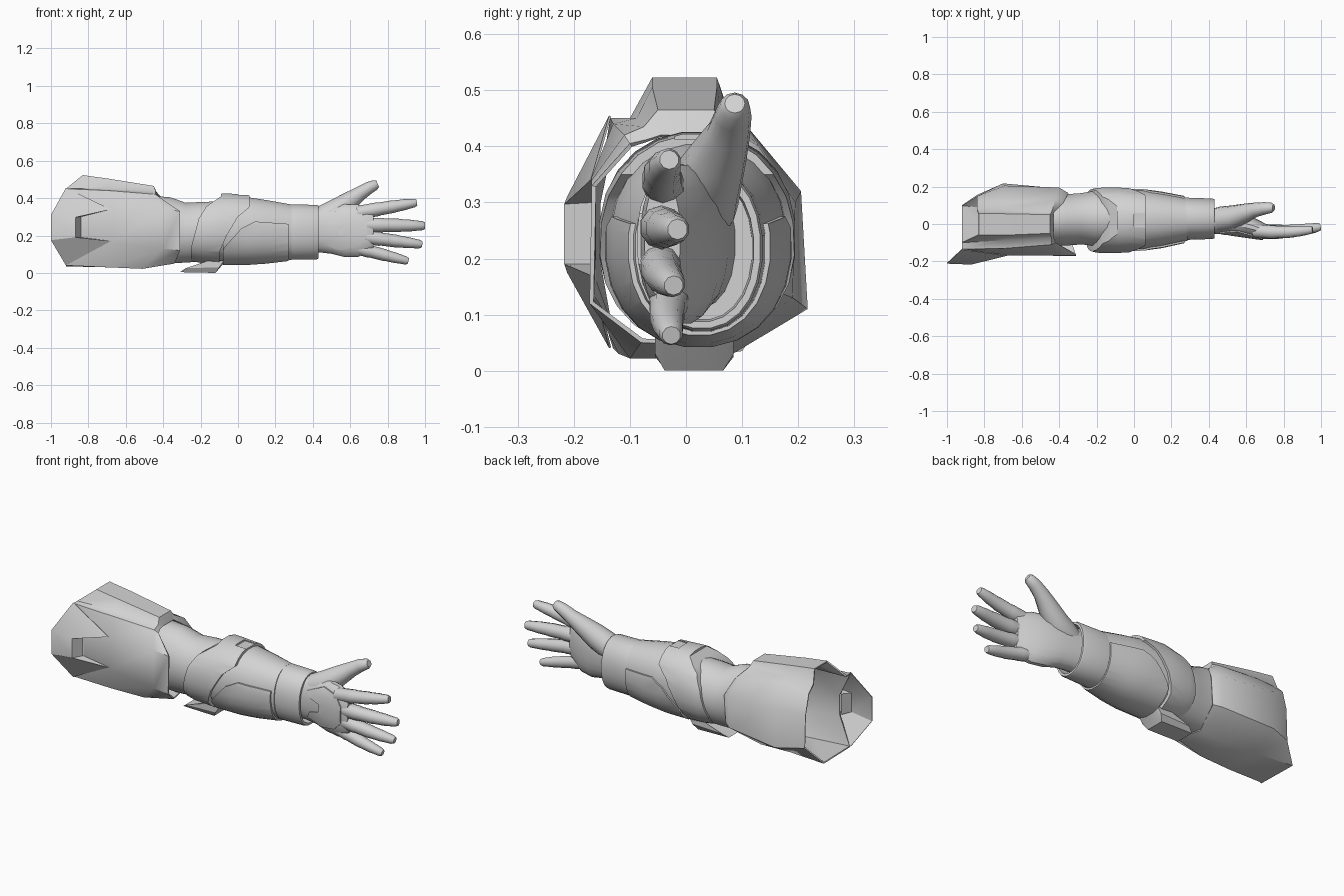
import bpy, bmesh, math
from mathutils import Vector

grey = bpy.data.materials.new("light grey")
grey.diffuse_color = (0.65, 0.65, 0.65, 1)


def make(name, verts, faces, angle=30, thick=0):
    me = bpy.data.meshes.new(name)
    me.from_pydata(verts, [], faces)
    bm = bmesh.new()
    bm.from_mesh(me)
    bmesh.ops.recalc_face_normals(bm, faces=bm.faces)
    bm.to_mesh(me)
    bm.free()
    me.materials.append(grey)
    ob = bpy.data.objects.new(name, me)
    bpy.context.collection.objects.link(ob)
    if thick:
        m = ob.modifiers.new("shell", "SOLIDIFY")
        m.thickness, m.offset = thick, -1
        apply(ob, m)
    smooth(ob, angle)
    return ob


def activate(ob):
    bpy.ops.object.select_all(action="DESELECT")
    ob.select_set(True)
    bpy.context.view_layer.objects.active = ob


def apply(ob, mod):
    activate(ob)
    bpy.ops.object.modifier_apply(modifier=mod.name)


def smooth(ob, angle):
    activate(ob)
    bpy.ops.object.shade_smooth_by_angle(angle=math.radians(angle))


def loft(name, rings, caps=True, **kw):
    n = len(rings[0])
    faces = [(r * n + i, r * n + (i + 1) % n, (r + 1) * n + (i + 1) % n, (r + 1) * n + i)
             for r in range(len(rings) - 1) for i in range(n)]
    if caps:
        faces += [tuple(range(n)), tuple(range((len(rings) - 1) * n, len(rings) * n))]
    return make(name, [p for r in rings for p in r], faces, **kw)


def ovals(name, specs, n=20, grow=0.0, power=0.92, **kw):
    """Loft of rounded sections: x, centre y, centre z, radius y, radius z."""
    def sp(v):
        return math.copysign(abs(v) ** power, v)
    rings = []
    for x, cy, cz, ry, rz in specs:
        rings.append([(x, cy + (ry + grow) * sp(math.cos(t)), cz + (rz + grow) * sp(math.sin(t)))
                      for t in (math.tau * (i + .5) / n for i in range(n))])
    return loft(name, rings, **kw)


def tube(name, pts, radii, n=10, flat=1.0):
    rings = []
    P = [Vector(p) for p in pts]
    for i, p in enumerate(P):
        d = (P[min(i + 1, len(P) - 1)] - P[max(i - 1, 0)]).normalized()
        side = d.cross(Vector((0, 1, 0))).normalized()
        up = side.cross(d)
        rings.append([p + radii[i] * (side * math.cos(math.tau * k / n)
                      + up * flat * math.sin(math.tau * k / n)) for k in range(n)])
    return loft(name, rings, angle=45)


def prism(poly, y0, y1):
    n = len(poly)
    v = [(x, y, z) for y in (y0, y1) for x, z in poly]
    f = [tuple(range(n)), tuple(range(n, 2 * n))]
    f += [(i, (i + 1) % n, n + (i + 1) % n, n + i) for i in range(n)]
    return make("cutter", v, f)


def cut(ob, cutter, op="INTERSECT", angle=30):
    m = ob.modifiers.new("cut", "BOOLEAN")
    m.operation, m.object, m.solver = op, cutter, "EXACT"
    apply(ob, m)
    bpy.data.objects.remove(cutter)
    smooth(ob, angle)


# faceted upper arm sleeve with a raised top, open at the shoulder
A = [(-.92, -.1, .45), (-.83, -.06, .523), (-.83, .055, .523), (-.84, .08, .45), (-.84, .12, .41),
     (-.84, .148, .3), (-.84, .155, .12), (-.92, .1, .035), (-.92, -.13, .04), (-.84, -.16, .19),
     (-.84, -.16, .3), (-.92, -.135, .45)]
B = [(-.7, -.088, .45), (-.7, -.06, .505), (-.7, .055, .505), (-.7, .075, .46), (-.69, .115, .428),
     (-.69, .205, .32), (-.7, .217, .11), (-.7, .08, .032), (-.7, -.12, .03), (-.67, -.168, .16),
     (-.67, -.168, .345), (-.69, -.13, .44)]
C = [(-.44, -.075, .435), (-.45, -.05, .465), (-.45, .05, .465), (-.44, .065, .438), (-.42, .13, .4),
     (-.4, .195, .3), (-.4, .19, .13), (-.51, .07, .022), (-.51, -.1, .022), (-.4, -.17, .13),
     (-.4, -.168, .34), (-.44, -.11, .42)]
D = [(-.43, -.07, .412), (-.43, -.045, .42), (-.43, .045, .42), (-.43, .06, .412), (-.38, .11, .37),
     (-.35, .165, .29), (-.36, .165, .14), (-.37, .06, .045), (-.34, -.08, .05), (-.31, -.172, .12),
     (-.31, -.168, .33), (-.42, -.1, .405)]
loft("upper_arm_sleeve", [A, B, C, D], caps=False, thick=.008, angle=40)

# flared shoulder plate, its notch closed by small step walls
make("shoulder_plate",
     [(-1, -.212, .31), (-.92, -.137, .455), (-.68, -.17, .34), (-.87, -.217, .297),
      (-1, -.212, .175), (-.92, -.137, .04), (-.68, -.17, .17), (-.87, -.217, .19),
      (-.84, -.163, .3), (-.84, -.163, .19)],
     [(0, 1, 2, 3), (0, 3, 7, 4), (4, 7, 6, 5), (3, 2, 8), (7, 9, 6), (3, 8, 9, 7)], thick=.004)

# bare arm running inside the armour
ovals("inner_arm", [(-.62, .02, .23, .12, .16), (-.45, .02, .235, .14, .178), (-.36, .022, .228, .138, .177),
                    (-.28, .028, .215, .138, .161), (-.2, .03, .22, .15, .16), (-.05, .03, .225, .14, .16),
                    (.2, .03, .22, .11, .14)], n=28, power=1)

# forearm guard
fore = [(-.08, .022, .23, .16, .18), (.05, .022, .228, .157, .178), (.15, .022, .224, .143, .167),
        (.285, .024, .22, .115, .147)]
ovals("forearm_guard", fore, n=24)

# raised forearm side plates, same outline on both sides
plate = ovals("forearm_side_plates", fore, n=24, grow=.009)
cut(plate, prism([(-.1, -.1), (-.1, .09), (-.07, .14), (.02, .24), (.09, .275), (.27, .262), (.27, -.1)], -1, 1))

# slanted elbow band with a slot on top
band = ovals("elbow_band", [(-.27, .02, .215, .155, .15), (-.2, .02, .225, .175, .172),
                            (-.08, .02, .235, .176, .192), (.09, .02, .233, .165, .186)], n=24)
cut(band, prism([(-.1, .6), (-.09, .41), (-.17, .355), (-.21, .29), (-.25, .14), (-.25, -.1), (-.1, -.1),
                 (-.1, .11), (-.06, .2), (.0, .3), (.06, .35), (.07, .6)], -1, 1))
cut(band, prism([(0, .412), (.2, .412), (.2, .6), (0, .6)], -.02, .06), "DIFFERENCE")

# elbow spur underneath
loft("elbow_spur", [[(x, y0, z) for x, z in pr] for y0, pr in (
    (-.055, [(-.16, .065), (-.08, .06), (-.1, .03), (-.28, .025)]),
    (-.038, [(-.16, .066), (-.07, .06), (-.12, 0), (-.31, .004)]),
    (.066, [(-.16, .066), (-.07, .06), (-.12, 0), (-.31, .004)]),
    (.085, [(-.16, .065), (-.08, .06), (-.1, .03), (-.28, .025)]))])

# wrist cuff with an open rim
ovals("wrist_cuff", [(.265, .028, .218, .105, .14), (.272, .028, .218, .114, .149), (.42, .028, .218, .109, .147),
                     (.43, .028, .218, .105, .143), (.43, .028, .218, .093, .131), (.38, .028, .218, .09, .128)], n=24)

# palm
palm = [(.36, .018, .228, .072, .118), (.44, .014, .23, .068, .122), (.5, .01, .228, .065, .127),
        (.57, -.002, .226, .063, .143), (.64, -.02, .225, .055, .142), (.69, -.036, .23, .045, .124),
        (.725, -.042, .235, .032, .105)]
ovals("palm", palm, n=20, power=.9)

# notched plate on the back of the hand
hand = ovals("hand_back_plate", palm, n=20, power=.9, grow=.006)
cut(hand, prism([(.46, .3), (.56, .345), (.65, .33), (.69, .28), (.69, .19), (.64, .14), (.54, .12), (.46, .15),
                 (.48, .19), (.54, .205), (.54, .25), (.47, .27)], -.3, -.03))

# fingers: start and tip in x, y, z and base radius
fingers = {"index": ((.64, -.036, .322), (.955, -.03, .376), .036),
           "middle": ((.65, -.044, .257), (.998, -.015, .252), .038),
           "ring": ((.64, -.044, .197), (.983, -.022, .152), .036),
           "little": ((.59, -.022, .145), (.91, -.026, .063), .034)}
prof = [(0, 1), (.25, 1.03), (.34, 1.03), (.38, .96), (.6, .94), (.64, .88), (.8, .81),
        (.83, .76), (.96, .64), (1, .48)]
for name, (a, b, r) in fingers.items():
    a, b = Vector(a), Vector(b)
    pts = [a.lerp(b, t) + Vector((0, -.01 * math.sin(math.pi * t), 0)) for t, _ in prof]
    tube(name + "_finger", pts, [r * s for _, s in prof], n=10)

# thumb
tube("thumb", [(.4, .02, .27), (.47, .026, .3), (.53, .036, .335), (.59, .057, .38), (.65, .076, .423),
               (.7, .084, .455), (.735, .087, .471), (.747, .087, .476)],
     [.055, .068, .064, .052, .039, .033, .027, .018], n=12)
